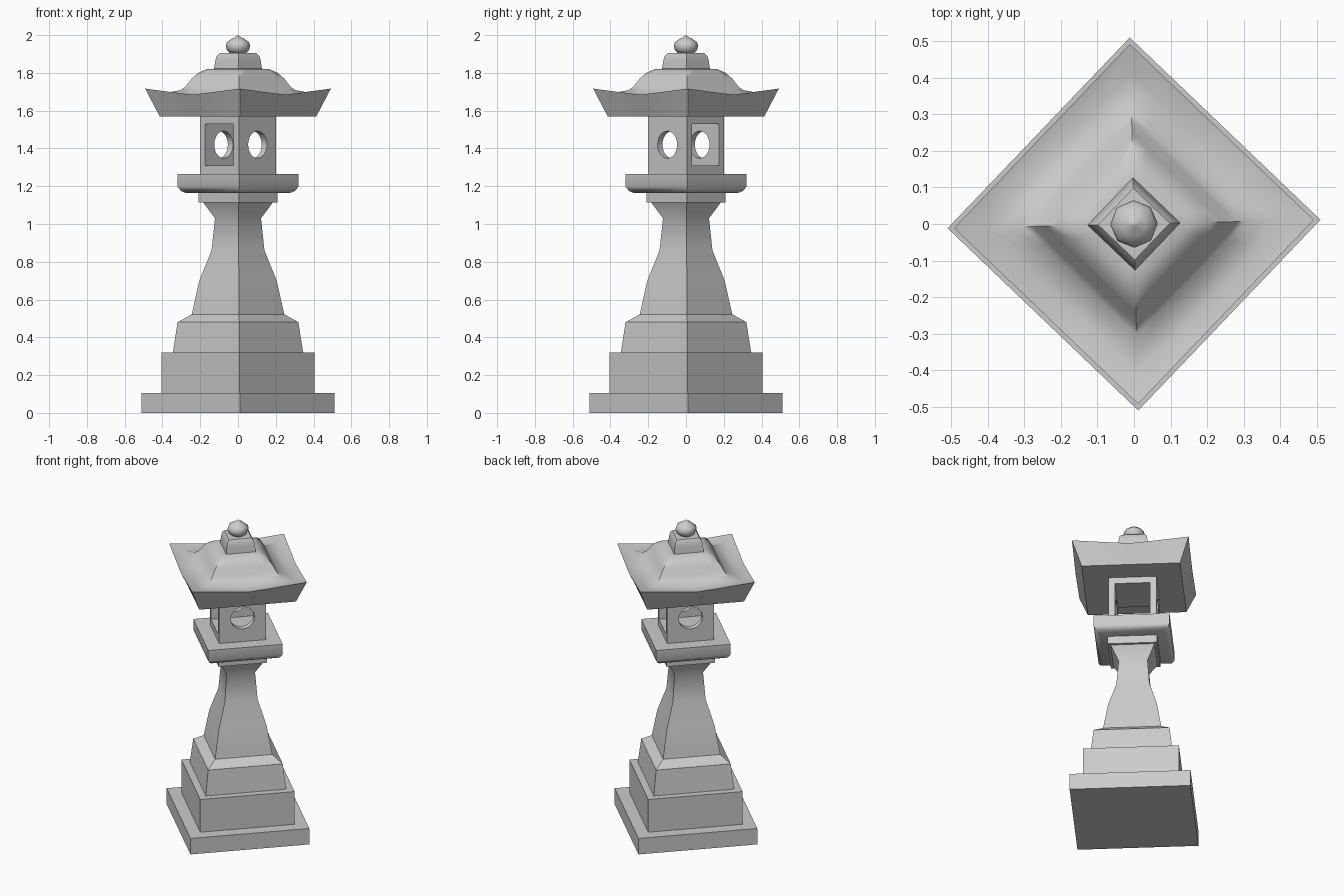
import bpy, bmesh, math
from mathutils import Matrix

if "Cube" in bpy.data.objects:
    bpy.data.objects.remove(bpy.data.objects["Cube"])

TWIST = math.radians(1.3)   # the whole lantern is turned very slightly


def finish(name, bm, angle=30):
    bmesh.ops.remove_doubles(bm, verts=bm.verts, dist=1e-5)
    bmesh.ops.recalc_face_normals(bm, faces=bm.faces)
    me = bpy.data.meshes.new(name)
    bm.to_mesh(me)
    bm.free()
    ob = bpy.data.objects.new(name, me)
    bpy.context.collection.objects.link(ob)
    if angle:
        bpy.ops.object.select_all(action='DESELECT')
        ob.select_set(True)
        bpy.context.view_layer.objects.active = ob
        bpy.ops.object.shade_smooth_by_angle(angle=math.radians(angle))
    return ob


def loft(name, profile, sides=4, sub=1, angle=30):
    """Stack polygon rings: (corner radius, corner z, optional edge-middle z)."""
    bm = bmesh.new()
    rings = []
    for p in profile:
        r, zc = p[0], p[1]
        zm = p[2] if len(p) > 2 else zc
        ring = []
        for i in range(sides):
            a = TWIST + i * math.tau / sides
            b = a + math.tau / sides
            for k in range(sub):
                t = k / sub
                w = abs(2 * t - 1) ** 1.1
                ring.append(bm.verts.new((
                    r * (math.cos(a) * (1 - t) + math.cos(b) * t),
                    r * (math.sin(a) * (1 - t) + math.sin(b) * t),
                    zm + (zc - zm) * w)))
        rings.append(ring)
    n = sides * sub
    for lo, hi in zip(rings, rings[1:]):
        for i in range(n):
            j = (i + 1) % n
            bm.faces.new((lo[i], lo[j], hi[j], hi[i]))
    bm.faces.new(rings[0][::-1])
    bm.faces.new(rings[-1])
    return finish(name, bm, angle)


# stepped base
loft("base_slab", [(.51, 0), (.51, .105)], angle=0)
loft("base_block", [(.405, .105), (.405, .32)], angle=0)
loft("base_plinth", [(.345, .32), (.32, .48), (.245, .522)], angle=0)

# waisted pillar and its collar
loft("pillar", [(.245, .522), (.205, .70), (.14, .86), (.122, 1.03), (.185, 1.115)], angle=50)
loft("pillar_collar", [(.208, 1.115), (.208, 1.165)], angle=0)

# platform under the light chamber
loft("platform", [(.278, 1.165), (.302, 1.175), (.32, 1.197), (.32, 1.265)], angle=50)

# light chamber with a square opening one way and round windows the other
chamber = loft("light_chamber", [(.202, 1.265), (.202, 1.572)], angle=0)
turn = Matrix.Rotation(math.pi / 4 + TWIST, 4, 'Z')
mid = Matrix.Translation((0, 0, 1.42))


def cutter(name, size=None, radius=None):
    bm = bmesh.new()
    if radius:
        bmesh.ops.create_cone(bm, cap_ends=True, segments=24, radius1=radius, radius2=radius,
                              depth=1, matrix=mid @ turn @ Matrix.Rotation(math.pi / 2, 4, 'X'))
    else:
        bmesh.ops.create_cube(bm, size=1, matrix=mid @ turn @ Matrix.Diagonal((*size, 1)))
    ob = finish(name, bm, 0)
    mod = chamber.modifiers.new(name, 'BOOLEAN')
    mod.object, mod.operation, mod.solver = ob, 'DIFFERENCE', 'EXACT'
    return ob


cutters = [cutter("square_windows", (1, .21, .218)),
           cutter("round_windows", radius=.072)]
bpy.context.view_layer.objects.active = chamber
for m in [m.name for m in chamber.modifiers]:
    bpy.ops.object.modifier_apply(modifier=m)
for ob in cutters:
    bpy.data.objects.remove(ob)

# roof with upturned corners and a bell-shaped top
loft("roof", [(.415, 1.57), (.492, 1.717, 1.685), (.41, 1.696, 1.673), (.36, 1.698, 1.684),
              (.305, 1.708, 1.704), (.28, 1.725), (.245, 1.77), (.21, 1.80),
              (.165, 1.82), (.11, 1.823)], sub=6, angle=45)

# cap and finial
loft("roof_cap", [(.127, 1.82), (.12, 1.865), (.113, 1.89), (.098, 1.905), (.03, 1.907)])
loft("finial", [(.04, 1.903), (.058, 1.92), (.065, 1.942), (.058, 1.962),
                (.035, 1.98), (.014, 1.99), (.001, 2.0)], sides=8, angle=60)
